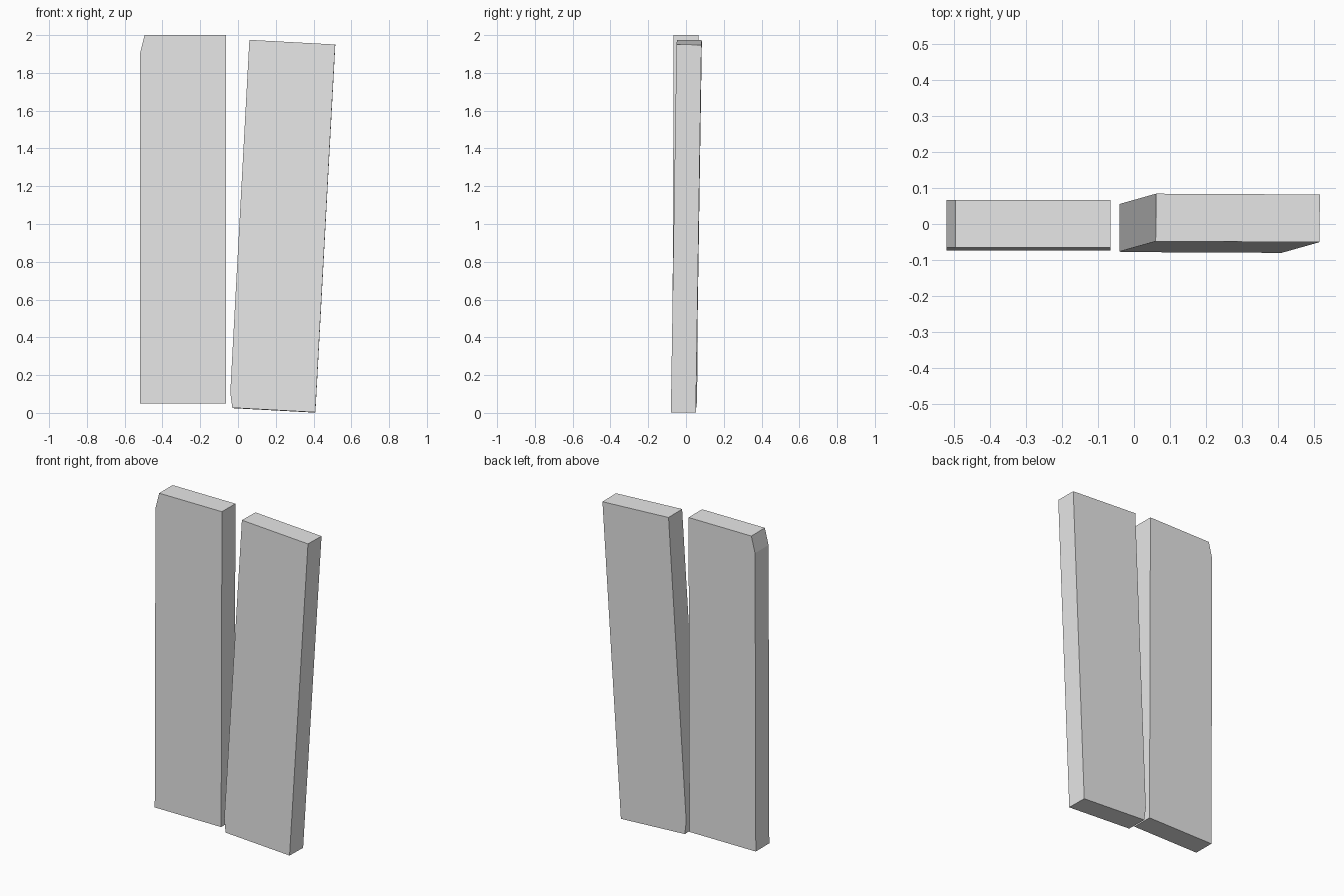
import bpy
import bmesh

cube = bpy.data.objects.get("Cube")
if cube:
    bpy.data.objects.remove(cube, do_unlink=True)

# Plain light grey for both planks
grey = bpy.data.materials.new("light_grey")
grey.use_nodes = True
COLOUR = (0.8, 0.8, 0.8, 1.0)
grey.diffuse_color = COLOUR
grey.node_tree.nodes["Principled BSDF"].inputs["Base Color"].default_value = COLOUR

WIDTH, DEPTH, HEIGHT = 0.455, 0.132, 1.95


def plank(name, location, rotation, cut_top, cut_w, cut_h):
    """Board with one clipped corner on its -x side, at the top or bottom."""
    w, h = WIDTH / 2, HEIGHT / 2
    s = 1 if cut_top else -1
    outline = [(w, -s * h), (w, s * h), (cut_w - w, s * h),
               (-w, s * (h - cut_h)), (-w, -s * h)]
    bm = bmesh.new()
    face = bm.faces.new([bm.verts.new((x, -DEPTH / 2, z)) for x, z in outline])
    grown = bmesh.ops.extrude_face_region(bm, geom=[face])["geom"]
    moved = [v for v in grown if isinstance(v, bmesh.types.BMVert)]
    bmesh.ops.translate(bm, verts=moved, vec=(0, DEPTH, 0))
    bmesh.ops.recalc_face_normals(bm, faces=bm.faces)
    mesh = bpy.data.meshes.new(name)
    bm.to_mesh(mesh)
    bm.free()
    mesh.materials.append(grey)
    obj = bpy.data.objects.new(name, mesh)
    obj.location = location
    obj.rotation_euler = rotation
    bpy.context.collection.objects.link(obj)
    return obj


# Upright plank, clipped at its upper outer corner
plank("right_plank", (-0.292, -0.003, 1.025), (-0.004, 0, 0), True, 0.025, 0.1)

# Leaning plank, clipped at its lower inner corner
plank("left_plank", (0.235, 0.002, 0.988), (-0.0155, 0.054, -0.005), False, 0.015, 0.08)
